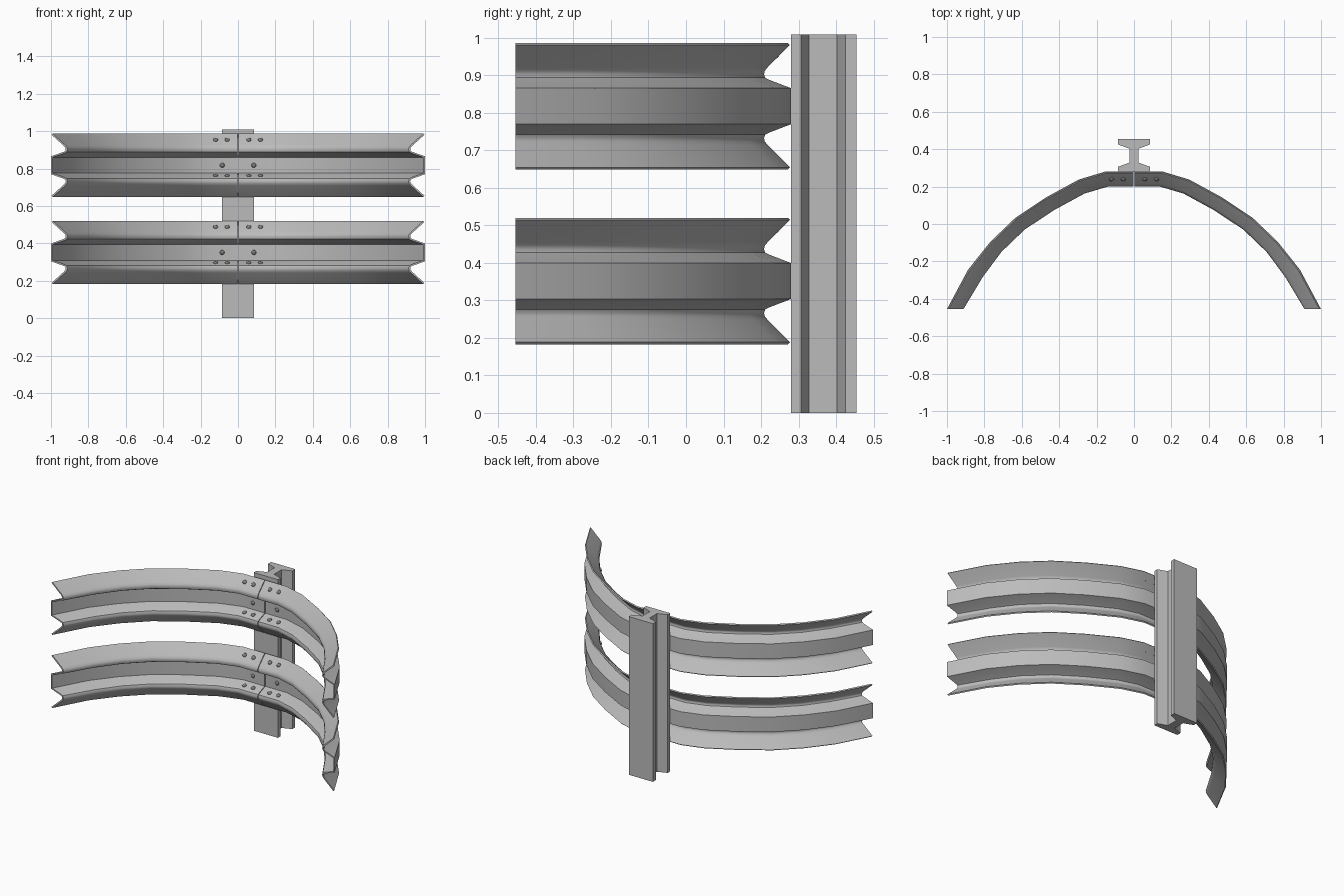
import bpy, bmesh, math
from mathutils import Vector

if "Cube" in bpy.data.objects:
    bpy.data.objects.remove(bpy.data.objects["Cube"], do_unlink=True)


def material(name, value):
    mat = bpy.data.materials.new(name)
    mat.use_nodes = True
    colour = (value, value, value, 1)
    mat.diffuse_color = colour
    mat.node_tree.nodes["Principled BSDF"].inputs["Base Color"].default_value = colour
    return mat


steel = material("galvanised steel", 0.5)
dark_steel = material("dark bolt steel", 0.2)


def finish(name, bm, mat, smooth_angle=None):
    bmesh.ops.recalc_face_normals(bm, faces=bm.faces[:])
    mesh = bpy.data.meshes.new(name)
    bm.to_mesh(mesh)
    bm.free()
    mesh.materials.append(mat)
    obj = bpy.data.objects.new(name, mesh)
    bpy.context.collection.objects.link(obj)
    if smooth_angle:
        bpy.ops.object.select_all(action='DESELECT')
        obj.select_set(True)
        bpy.context.view_layer.objects.active = obj
        bpy.ops.object.shade_smooth_by_angle(angle=math.radians(smooth_angle))
    return obj


# Corrugated sheet section: (depth towards the front, height from the middle)
DEPTH, THICK = 0.08, 0.008
half = [(0.003, 0.163), (0.062, 0.104), (0.070, 0.094), (0.072, 0.085),
        (0.069, 0.076), (0.060, 0.071), (0, 0.048)]
back = [Vector(p) for p in half + [(d, -h) for d, h in reversed(half)]]


def offset_sheet(points, distance):
    normals = []
    for a, b in zip(points, points[1:]):
        step = b - a
        normals.append(Vector((-step.y, step.x)).normalized())
    result = []
    for i, p in enumerate(points):
        n0 = normals[max(i - 1, 0)]
        n1 = normals[min(i, len(normals) - 1)]
        mid = (n0 + n1).normalized()
        result.append(p + mid * distance / mid.dot(n0))
    return result


section = back + offset_sheet(back, THICK)[::-1]

# Bend of the rail in plan, along its back and its front
outer = [(0.002, 0.28), (0.155, 0.28), (0.295, 0.238), (0.475, 0.14),
         (0.635, 0.033), (0.77, -0.097), (0.888, -0.245), (1.0, -0.455)]
inner = [(0.002, 0.20), (0.14, 0.20), (0.265, 0.163), (0.43, 0.073),
         (0.585, -0.03), (0.71, -0.15), (0.81, -0.285), (0.912, -0.455)]


def rail(name, side, middle):
    bm = bmesh.new()
    rings = []
    for o, i in zip(outer, inner):
        o, i = Vector(o), Vector(i)
        ring = []
        for d, h in section:
            p = o.lerp(i, d / DEPTH)
            ring.append(bm.verts.new((side * p.x, p.y, middle + h)))
        rings.append(ring)
    count = len(section)
    for r0, r1 in zip(rings, rings[1:]):
        for k in range(count):
            n = (k + 1) % count
            bm.faces.new((r0[k], r0[n], r1[n], r1[k]))
    for ring in (rings[0], rings[-1]):
        for k in range(len(back) - 1):
            bm.faces.new((ring[k], ring[k + 1], ring[-2 - k], ring[-1 - k]))
    finish(name, bm, steel, 40)


def bolt(name, location, normal):
    bm = bmesh.new()
    bmesh.ops.create_uvsphere(bm, u_segments=12, v_segments=8, radius=0.013)
    bmesh.ops.scale(bm, vec=(1, 1, 0.65), verts=bm.verts[:])
    obj = finish(name, bm, dark_steel, 50)
    obj.location = location
    obj.rotation_euler = Vector(normal).to_track_quat('Z', 'Y').to_euler()


# Two rails, each of two halves spliced in the middle
for level, middle in (("upper", 0.8175), ("lower", 0.3515)):
    for side, word in ((1, "left"), (-1, "right")):
        rail(f"{level}_{word}_rail", side, middle)
        # Splice bolts on the upward slopes, post bolt in the valley
        for n, x in enumerate((0.058, 0.12)):
            bolt(f"{level}_{word}_top_bolt_{n}", (side * x, 0.239, middle + 0.136), (0, -1, 1))
            bolt(f"{level}_{word}_low_bolt_{n}", (side * x, 0.236, middle - 0.056), (0, -0.35, 1))
        bolt(f"{level}_{word}_post_bolt", (side * 0.085, 0.271, middle), (0, -1, 0))

# Post with tapered flanges
edge = [(0.085, 0.28), (0.085, 0.306), (0.025, 0.328),
        (0.025, 0.403), (0.085, 0.425), (0.085, 0.455)]
outline = edge + [(-x, y) for x, y in reversed(edge)]
bm = bmesh.new()
base = bm.faces.new([bm.verts.new((x, y, 0)) for x, y in outline])
top = bmesh.ops.extrude_face_region(bm, geom=[base], use_keep_orig=True)
bmesh.ops.translate(bm, vec=(0, 0, 1.008),
                    verts=[g for g in top["geom"] if isinstance(g, bmesh.types.BMVert)])
finish("post", bm, steel)
